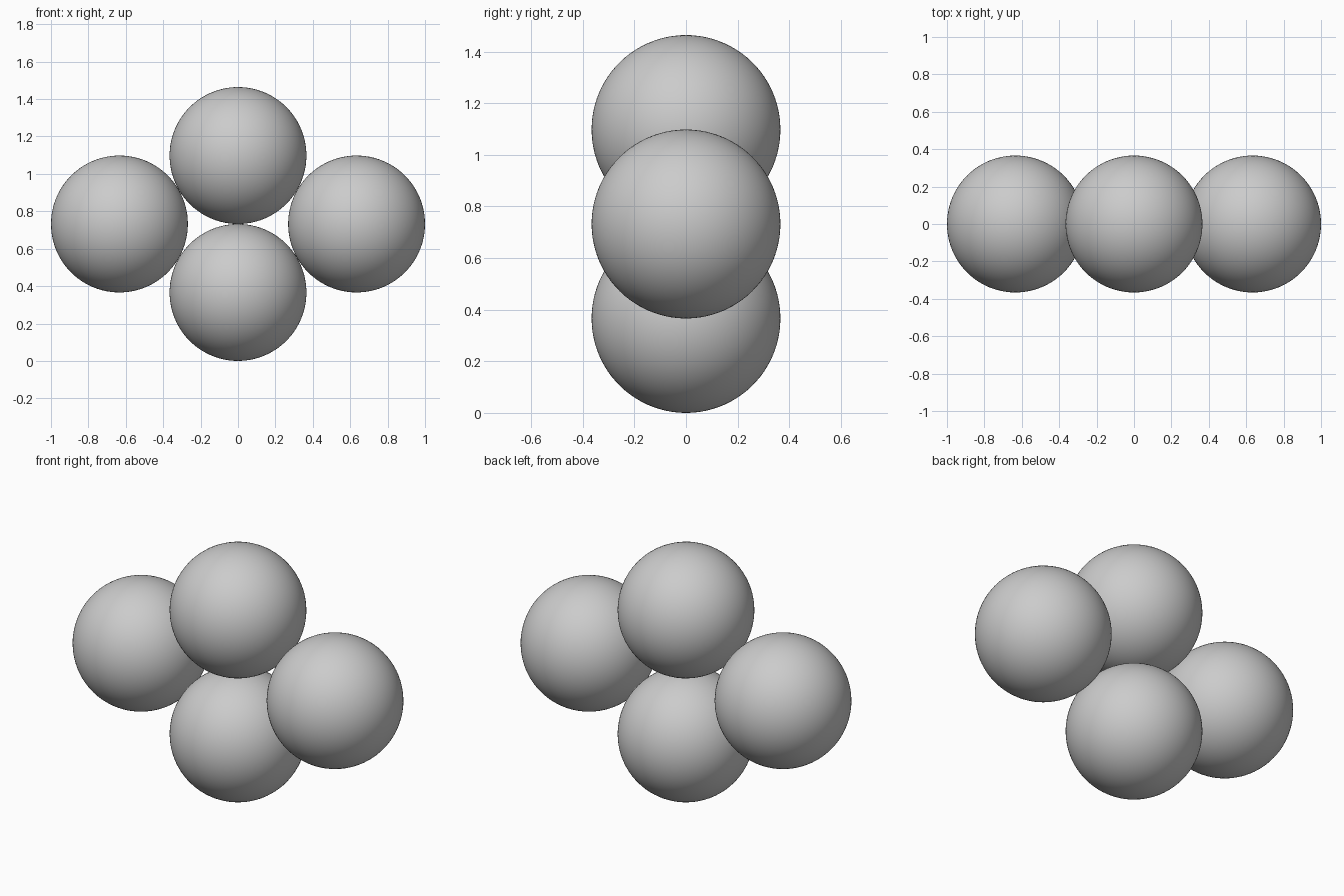
import bpy
from math import sqrt

if "Cube" in bpy.data.objects:
    bpy.data.objects.remove(bpy.data.objects["Cube"])

# Four equal balls touching in a rhombus; overall width is 2
R = 1 / (1 + sqrt(3))
SIDE = sqrt(3) * R


def ball(name, x, z):
    bpy.ops.mesh.primitive_ico_sphere_add(subdivisions=5, radius=R, location=(x, 0, z))
    obj = bpy.context.object
    obj.name = name
    bpy.ops.object.shade_smooth()
    return obj


# Middle column
ball("bottom_ball", 0, R)
ball("top_ball", 0, 3 * R)

# Side pair resting in the gaps
for name, sign in (("left_ball", -1), ("right_ball", 1)):
    ball(name, sign * SIDE, 2 * R)
